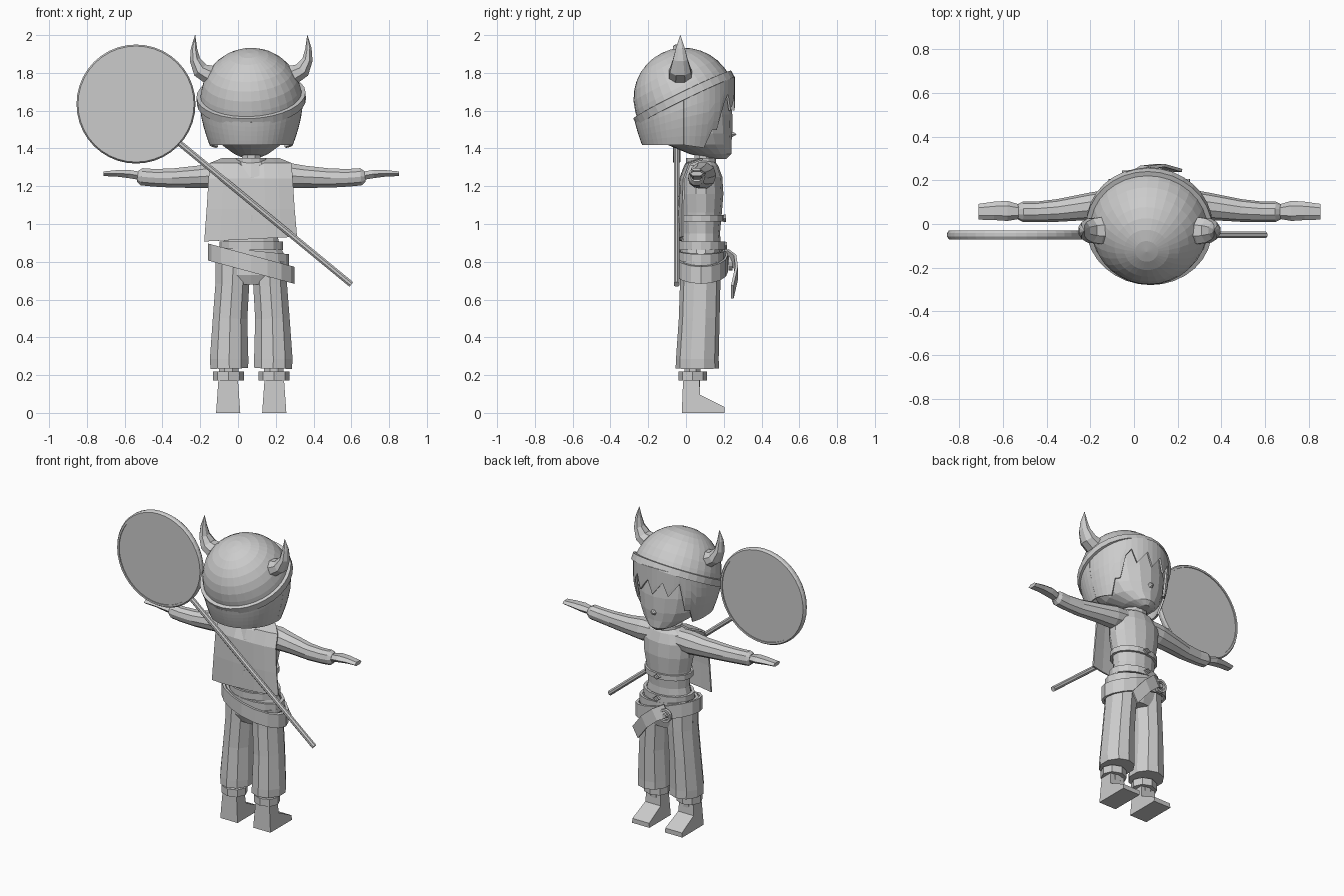
import bpy, bmesh, math
from math import sin, cos, pi, radians
from mathutils import Vector, Matrix

if "Cube" in bpy.data.objects:
    bpy.data.objects.remove(bpy.data.objects["Cube"])

CX = 0.07  # the figure's own centre line
CY = 0.08  # depth of the body's axis

grey = bpy.data.materials.new("plain_grey")
grey.use_nodes = True
tone = (0.6, 0.6, 0.6, 1)
grey.diffuse_color = tone
grey.node_tree.nodes["Principled BSDF"].inputs["Base Color"].default_value = tone


def finish(name, bm, normals=True):
    if normals:
        bmesh.ops.recalc_face_normals(bm, faces=bm.faces)
    mesh = bpy.data.meshes.new(name)
    bm.to_mesh(mesh)
    bm.free()
    mesh.materials.append(grey)
    ob = bpy.data.objects.new(name, mesh)
    bpy.context.scene.collection.objects.link(ob)
    return ob


def skin(bm, rings, closed=True, caps=True):
    """Join successive rings of points with quads."""
    vs = [[bm.verts.new(p) for p in r] for r in rings]
    n = len(vs[0])
    for a, b in zip(vs, vs[1:]):
        for i in range(n if closed else n - 1):
            j = (i + 1) % n
            bm.faces.new((a[i], a[j], b[j], b[i]))
    if caps:
        bm.faces.new(vs[0])
        bm.faces.new(vs[-1])


def tube(name, pts, sides=10):
    """Sweep ellipses along (x, y, z, in-plane radius, y radius)."""
    rings = []
    for k, (x, y, z, ru, rv) in enumerate(pts):
        a, b = pts[max(k - 1, 0)], pts[min(k + 1, len(pts) - 1)]
        t = Vector((b[0] - a[0], 0, b[2] - a[2])).normalized()
        u, v = t.cross(Vector((0, 1, 0))), Vector((0, 1, 0))
        angles = [2 * pi * (i + 0.5) / sides for i in range(sides)]
        rings.append([Vector((x, y, z)) + u * ru * cos(q) + v * rv * sin(q) for q in angles])
    bm = bmesh.new()
    skin(bm, rings)
    return finish(name, bm)


def lathe(name, profile, matrix, sides=32, loop=False, sy=1, slope=0):
    """Turn (radius, height) points about z, optionally oval and slanted along x."""
    if loop:
        profile = profile + profile[:1]
    rings = [[Vector((r * cos(q), r * sy * sin(q), z + slope * r * cos(q)))
              for q in (2 * pi * i / sides for i in range(sides))] for r, z in profile]
    bm = bmesh.new()
    skin(bm, rings, caps=not loop)
    bmesh.ops.remove_doubles(bm, verts=bm.verts, dist=0.0005)
    bmesh.ops.transform(bm, matrix=matrix, verts=bm.verts)
    return finish(name, bm)


def band(name, z, rx, ry, height, slope=0, thick=0.02, x=CX, y=CY, sides=16):
    h = height / 2
    prof = [(rx - thick, -h), (rx, -h), (rx, h), (rx - thick, h)]
    return lathe(name, prof, Matrix.Translation((x, y, z)), sides, True, ry / rx, slope)


def prism(name, outline, x, half, taper=0):
    """Extrude a (y, z) outline along x, narrowing with height."""
    bm = bmesh.new()
    skin(bm, [[(x + s * (half - taper * z), y, z) for y, z in outline] for s in (-1, 1)])
    return finish(name, bm)


def sheet(name, rows, thick):
    bm = bmesh.new()
    skin(bm, rows, closed=False, caps=False)
    ob = finish(name, bm)
    mod = ob.modifiers.new("thickness", "SOLIDIFY")
    mod.thickness = thick
    mod.offset = 0
    return ob


# helmet with a raised rim, tipped back
tip = (Matrix.Translation((CX, -0.01, 1.665)) @ Matrix.Rotation(radians(-3), 4, "Y")
       @ Matrix.Rotation(radians(26), 4, "X"))
dome = [(0.268 * cos(a), 0.268 * sin(a)) for a in (pi / 2 * i / 8 for i in range(9))]
lathe("helmet", [(0.255, -0.02), (0.289, -0.02), (0.289, 0.022), (0.268, 0.024)] + dome[1:], tip)

# face with a pointed chin
tube("face", [(CX, 0.175, 1.345, 0.03, 0.04), (CX, 0.13, 1.37, 0.09, 0.11),
              (CX, 0.07, 1.42, 0.16, 0.17), (CX, 0.04, 1.48, 0.2, 0.205),
              (CX, 0.015, 1.58, 0.225, 0.23), (CX, 0, 1.72, 0.22, 0.23)], 18)
lathe("nose", [(0.022, 0), (0.001, 0.03)],
      Matrix.Translation((CX, 0.238, 1.475)) @ Matrix.Rotation(-pi / 2, 4, "X"), 6)


# hair: one shell, straight at the back, ragged above the face
def hair_hem(a, i):
    front = sin(a)
    if front > 0.72:
        return 1.6 + 0.045 * (i % 3)
    return 1.5 if front > 0.6 else 1.42 - 0.03 * max(front, 0)


def hair_radius(z):
    return 0.265 - 0.05 * max(0, (1.62 - z) / 0.2) ** 1.5


count, levels = 48, 6
rows = []
for k in range(levels):
    row = []
    for i in range(count + 1):
        a = 2 * pi * i / count
        low = hair_hem(a, i % count)
        z = low + (1.66 + 0.12 * sin(a) - low) * k / (levels - 1)
        r = hair_radius(z)
        row.append((CX + r * cos(a), -0.012 + r * sin(a), z))
    rows.append(row)
sheet("hair", rows, 0.012)

# body
tube("neck", [(CX, 0.09, 1.28, 0.055, 0.05), (CX, 0.09, 1.45, 0.05, 0.05)], 8)
tube("torso", [(CX, CY, 0.82, 0.17, 0.11), (CX, CY, 0.95, 0.14, 0.1),
               (CX, CY, 1.06, 0.15, 0.11), (CX, CY, 1.16, 0.17, 0.118),
               (CX, CY, 1.25, 0.175, 0.112), (CX, CY, 1.31, 0.14, 0.09),
               (CX, CY, 1.34, 0.07, 0.065)], 14)
band("collar", 1.335, 0.085, 0.08, 0.03, x=CX, thick=0.03, sides=12)
tube("hips", [(CX, CY, 0.68, 0.15, 0.09), (CX, 0.075, 0.73, 0.195, 0.108),
              (CX, CY, 0.8, 0.195, 0.11), (CX, CY, 0.88, 0.16, 0.11)], 14)

# belts and buckles
band("chest_belt", 1.03, 0.16, 0.122, 0.035)
band("waist_belt", 0.885, 0.168, 0.128, 0.045)
band("upper_hip_belt", 0.83, 0.2, 0.128, 0.06, slope=-0.1)
band("slung_belt", 0.79, 0.228, 0.142, 0.09, slope=-0.27)
for label, z, y in (("chest", 1.03, 0.205), ("waist", 0.885, 0.21)):
    band(label + "_buckle", 0, 0.025, 0.02, 0.015, x=0, y=0, thick=0.008, sides=4).matrix_world = (
        Matrix.Translation((CX, y, z)) @ Matrix.Rotation(pi / 2, 4, "X"))
facing = Matrix.Translation((-0.01, 0.225, 0.8)) @ Matrix.Rotation(-pi / 2, 4, "X")
lathe("round_buckle", [(0.03, 0), (0.045, 0), (0.045, 0.02), (0.03, 0.02)], facing, 12, True)
lathe("buckle_stud", [(0.018, 0), (0.014, 0.022)], facing, 8)
path = [(-0.01, 0.22, 0.83), (0.05, 0.26, 0.8), (0.12, 0.268, 0.74), (0.2, 0.245, 0.64)]
sheet("belt_tail", [[(x - 0.02, y, z - 0.035), (x + 0.02, y, z + 0.035)] for x, y, z in path], 0.014)

# cape: three drops of cloth with a notch at the neck
cape = []
for half, y, z, lean in ((0.15, 0.07, 1.345, 0), (0.215, 0, 1.32, 0), (0.222, -0.03, 1.24, 0),
                         (0.232, -0.036, 1.08, 0), (0.245, -0.036, 0.92, 0.025)):
    cape.append([(CX - 0.003 + half * t, y + 0.02 * abs(t) ** 3,
                  z + lean * t / 2 - (0.04 if z > 1.3 and t == 0 else 0))
                 for t in (-1, -0.66, -0.33, 0, 0.33, 0.66, 1)])
sheet("cape", cape, 0.01)

for s, side in ((1, "left"), (-1, "right")):
    def out(*pts):
        return [(CX + s * d, y, z, a, b) for d, y, z, a, b in pts]

    # arms
    tube(side + "_sleeve", out((0.08, 0.09, 1.265, 0.065, 0.07), (0.18, 0.088, 1.257, 0.073, 0.072),
                               (0.28, 0.08, 1.25, 0.062, 0.062), (0.42, 0.062, 1.243, 0.053, 0.052),
                               (0.52, 0.056, 1.245, 0.049, 0.046), (0.58, 0.056, 1.25, 0.048, 0.046),
                               (0.602, 0.056, 1.253, 0.03, 0.034)))
    tube(side + "_hand", out((0.59, 0.056, 1.255, 0.025, 0.032), (0.65, 0.06, 1.265, 0.025, 0.046),
                             (0.71, 0.06, 1.268, 0.02, 0.042), (0.782, 0.056, 1.266, 0.014, 0.036)), 6)
    # trousers with a turned hem
    tube(side + "_trouser_leg", out((0.116, 0.06, 0.235, 0.105, 0.115), (0.117, 0.06, 0.285, 0.107, 0.113),
                                    (0.112, 0.07, 0.5, 0.096, 0.108), (0.1, 0.075, 0.68, 0.094, 0.107),
                                    (0.095, 0.075, 0.8, 0.1, 0.105)))
    # boots
    tube(side + "_ankle", out((0.12, 0.035, 0.12, 0.05, 0.04), (0.12, 0.035, 0.3, 0.06, 0.05)), 8)
    band(side + "_boot_cuff", 0.195, 0.082, 0.076, 0.048, x=CX + s * 0.12, y=0.035, thick=0.03, sides=8)
    prism(side + "_boot", [(-0.022, 0), (0.205, 0), (0.205, 0.03), (0.075, 0.095),
                           (0.07, 0.185), (-0.015, 0.185)], CX + s * 0.122, 0.064, 0.07)
    # horns
    tube(side + "_horn", out((0.17, -0.03, 1.785, 0.05, 0.05), (0.225, -0.03, 1.79, 0.055, 0.066),
                             (0.27, -0.03, 1.815, 0.046, 0.06), (0.298, -0.03, 1.87, 0.03, 0.042),
                             (0.303, -0.03, 1.93, 0.018, 0.026), (0.297, -0.03, 2.0, 0.001, 0.001)), 8)

# round paddle slung on the back, with a raised rim and a long handle
flat = Matrix.Translation((-0.54, -0.05, 1.635)) @ Matrix.Rotation(pi / 2, 4, "X")
lathe("paddle_rim", [(0.295, -0.02), (0.307, -0.02), (0.315, -0.008), (0.315, 0.008),
                     (0.307, 0.02), (0.295, 0.02)], flat, 40, True)
lathe("paddle_face", [(0.3, -0.014), (0.3, 0.014)], flat, 40)
tube("paddle_handle", [(-0.318, -0.05, 1.435, 0.017, 0.016), (0.6, -0.05, 0.68, 0.017, 0.016)], 8)
